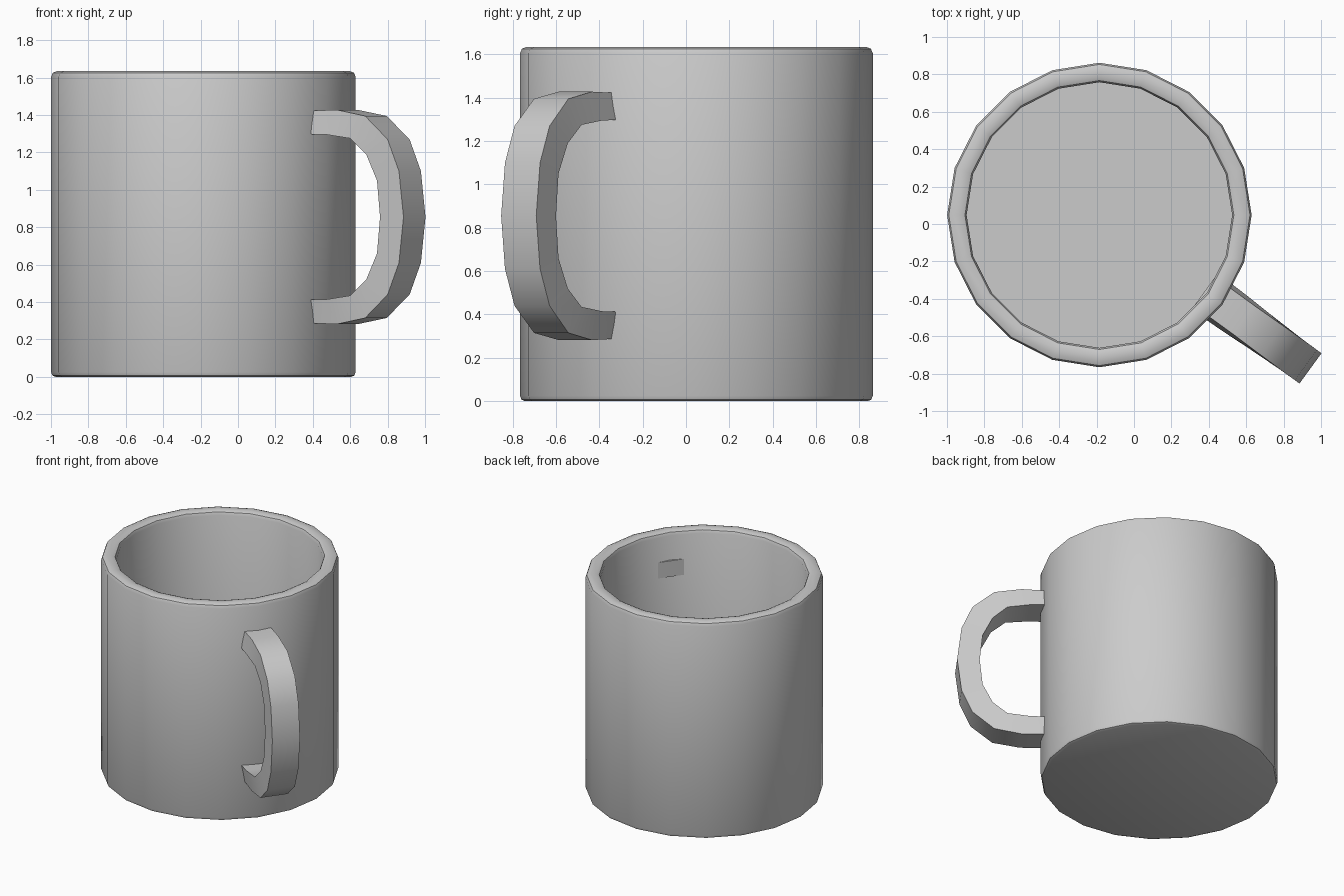
import bpy, bmesh, math
from mathutils import Vector

if "Cube" in bpy.data.objects:
    bpy.data.objects.remove(bpy.data.objects["Cube"])

CX, CY = -0.185, 0.048
SIDES = 20


def finish(name, bm, angle):
    bmesh.ops.recalc_face_normals(bm, faces=bm.faces)
    mesh = bpy.data.meshes.new(name)
    bm.to_mesh(mesh)
    bm.free()
    ob = bpy.data.objects.new(name, mesh)
    bpy.context.collection.objects.link(ob)
    bpy.ops.object.select_all(action='DESELECT')
    ob.select_set(True)
    bpy.context.view_layer.objects.active = ob
    bpy.ops.object.shade_smooth_by_angle(angle=math.radians(angle))
    return ob


def bridge(bm, a, b):
    n = len(a)
    for i in range(n):
        j = (i + 1) % n
        bm.faces.new((a[i], a[j], b[j], b[i]))


# Cup: lathed profile (radius, height) with rounded lip and hollow inside
profile = [(0.79, 0), (0.807, 0.007), (0.814, 0.025),
           (0.814, 1.605), (0.805, 1.626), (0.783, 1.635),
           (0.741, 1.635), (0.719, 1.626), (0.71, 1.605),
           (0.71, 0.11)]
bm = bmesh.new()
rings = []
for r, z in profile:
    rings.append([bm.verts.new((CX + r * math.cos(math.tau * i / SIDES),
                                CY + r * math.sin(math.tau * i / SIDES), z))
                  for i in range(SIDES)])
for a, b in zip(rings, rings[1:]):
    bridge(bm, a, b)
bm.faces.new(rings[0])
bm.faces.new(rings[-1])
finish("cup", bm, 40)

# Handle: tapered four-sided section swept along a C, mirrored about mid height
# (outer reach, outer z, outer half width, inner reach, inner z, inner half width)
MID = 0.855
upper = [(0.695, 1.42, 0.095, 0.695, 1.30, 0.120),
         (0.95, 1.428, 0.095, 0.90, 1.295, 0.115),
         (1.14, 1.395, 0.098, 1.05, 1.275, 0.108),
         (1.29, 1.27, 0.100, 1.15, 1.19, 0.102),
         (1.365, 1.10, 0.100, 1.22, 1.05, 0.100)]
middle = [(1.395, MID, 0.100, 1.24, MID, 0.100)]
lower = [(a, 2 * MID - b, c, d, 2 * MID - e, f) for a, b, c, d, e, f in reversed(upper)]

along = Vector((math.cos(math.radians(-36)), math.sin(math.radians(-36)), 0))
side = Vector((-along.y, along.x, 0))
bm = bmesh.new()


def point(u, v, z):
    return bm.verts.new(Vector((CX, CY, z)) + along * u + side * v)


sections = [[point(a, -c, b), point(a, c, b), point(d, f, e), point(d, -f, e)]
            for a, b, c, d, e, f in upper + middle + lower]
for a, b in zip(sections, sections[1:]):
    bridge(bm, a, b)
bm.faces.new(sections[0])
bm.faces.new(sections[-1])
finish("handle", bm, 40)
